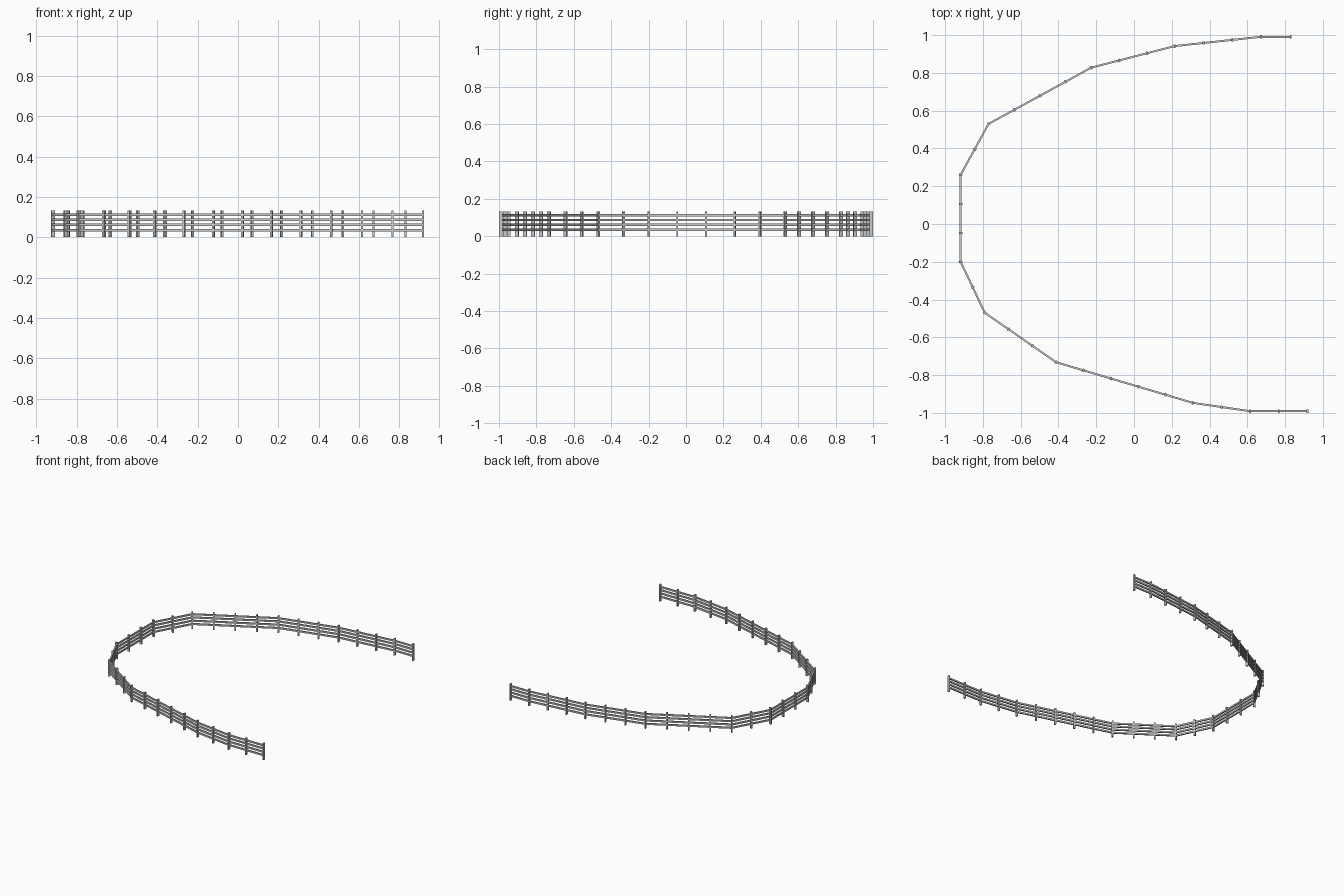
import bpy, bmesh
from math import atan2
from mathutils import Matrix, Vector

if "Cube" in bpy.data.objects:
    bpy.data.objects.remove(bpy.data.objects["Cube"])

# Fence line corners, and how many bays each straight run holds
CORNERS = [(0.83, 0.991), (0.672, 0.991), (0.216, 0.942), (-0.226, 0.828),
           (-0.77, 0.53), (-0.918, 0.26), (-0.918, -0.2), (-0.79, -0.47),
           (-0.412, -0.732), (0.312, -0.947), (0.615, -0.991), (0.918, -0.991)]
BAYS = [1, 3, 3, 4, 2, 3, 2, 3, 5, 2, 2]
POST_ALONG, POST_ACROSS, POST_H = 0.010, 0.018, 0.132
RAIL_THICK, RAIL_H = 0.010, 0.012
RAIL_Z = [0.035, 0.061, 0.087, 0.112]

pts = [Vector((x, y, 0)) for x, y in CORNERS]
dirs = [(b - a).normalized() for a, b in zip(pts, pts[1:])]


def finish(name, bm):
    bmesh.ops.recalc_face_normals(bm, faces=bm.faces)
    mesh = bpy.data.meshes.new(name)
    bm.to_mesh(mesh)
    bm.free()
    bpy.context.collection.objects.link(bpy.data.objects.new(name, mesh))


def add_box(bm, centre, direction, size):
    m = (Matrix.Translation(centre)
         @ Matrix.Rotation(atan2(direction.y, direction.x), 4, 'Z')
         @ Matrix.Diagonal((*size, 1)))
    bmesh.ops.create_cube(bm, size=1, matrix=m)


# Posts: evenly spaced along each run, turned to the bisector at corners
bm = bmesh.new()
for i, n in enumerate(BAYS):
    for k in range(n):
        d = dirs[i] if k or i == 0 else dirs[i - 1] + dirs[i]
        p = pts[i].lerp(pts[i + 1], k / n)
        add_box(bm, p + Vector((0, 0, POST_H / 2)), d, (POST_ALONG, POST_ACROSS, POST_H))
add_box(bm, pts[-1] + Vector((0, 0, POST_H / 2)), dirs[-1], (POST_ALONG, POST_ACROSS, POST_H))
finish("fence_posts", bm)

# Rails: a rectangular section swept along the whole line with mitred corners
for r, z in enumerate(RAIL_Z):
    bm = bmesh.new()
    rings = []
    for i, p in enumerate(pts):
        d0, d1 = dirs[max(i - 1, 0)], dirs[min(i, len(dirs) - 1)]
        t = (d0 + d1).normalized()
        side = Vector((-t.y, t.x, 0)) * (RAIL_THICK / 2 / t.dot(d1))
        rings.append([bm.verts.new(p + side * s + Vector((0, 0, z + h * RAIL_H / 2)))
                      for s, h in ((-1, -1), (1, -1), (1, 1), (-1, 1))])
    for a, b in zip(rings, rings[1:]):
        for k in range(4):
            bm.faces.new((a[k], a[(k + 1) % 4], b[(k + 1) % 4], b[k]))
    bm.faces.new(rings[0])
    bm.faces.new(rings[-1])
    finish(f"fence_rail_{r + 1}", bm)
